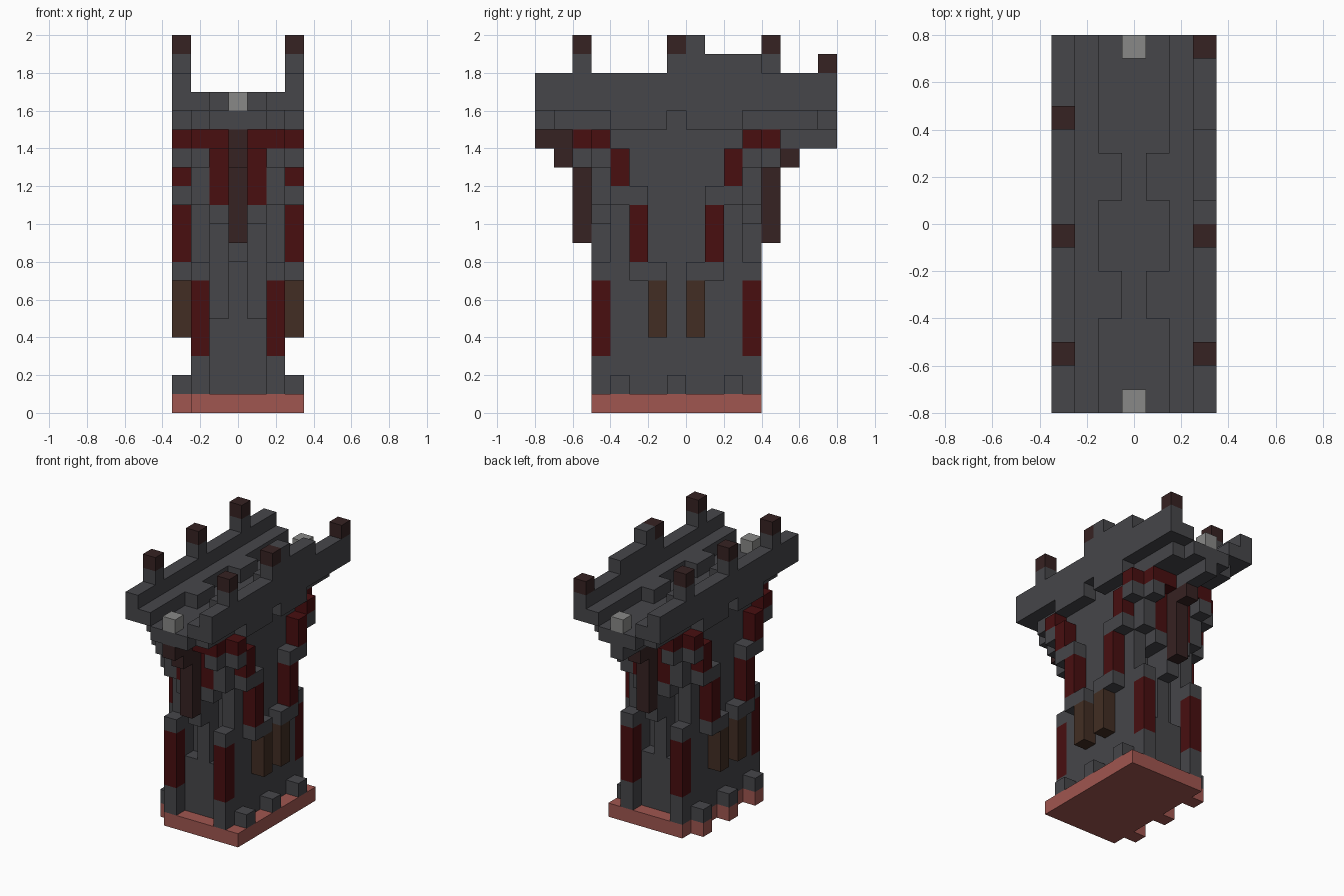
import bpy, bmesh
from mathutils import Vector

if "Cube" in bpy.data.objects:
    bpy.data.objects.remove(bpy.data.objects["Cube"])

UNIT = 0.1


def material(name, r, g, b):
    m = bpy.data.materials.new(name)
    m.use_nodes = True
    m.diffuse_color = (r, g, b, 1)
    m.node_tree.nodes["Principled BSDF"].inputs["Base Color"].default_value = (r, g, b, 1)
    return m


STONE = material("dark stone", 0.061, 0.061, 0.068)
RED = material("deep red", 0.065, 0.0045, 0.005)
DARK = material("dark brown", 0.037, 0.016, 0.016)
BROWN = material("bark brown", 0.054, 0.027, 0.017)
CLAY = material("pink clay", 0.35, 0.093, 0.08)
PALE = material("pale grey", 0.25, 0.25, 0.245)


def span(v):
    """A block number or an inclusive (first, last) pair as lower and upper edges."""
    a, b = v if isinstance(v, tuple) else (v, v)
    return a, b + 1


def flip_x(b):
    lo, hi = span(b[0])
    return ((1 - hi, -lo), b[1], b[2])


def flip_y(b):
    lo, hi = span(b[1])
    return (b[0], (-1 - hi, -2 - lo), b[2])


def part(name, mat, boxes, mirror=""):
    """Build one object from block boxes, optionally mirrored across x and y."""
    boxes = list(boxes)
    if "x" in mirror:
        boxes += [flip_x(b) for b in boxes]
    if "y" in mirror:
        boxes += [flip_y(b) for b in boxes]
    bm = bmesh.new()
    for b in boxes:
        lo, hi = (Vector(c) for c in zip(*(span(v) for v in b)))
        size, mid = hi - lo, (hi + lo) / 2 - Vector((0.5, 0, 0))
        made = bmesh.ops.create_cube(bm, size=1)
        for v in made["verts"]:
            v.co = Vector([v.co[i] * size[i] + mid[i] for i in range(3)]) * UNIT
    mesh = bpy.data.meshes.new(name)
    bm.to_mesh(mesh)
    bm.free()
    mesh.materials.append(mat)
    obj = bpy.data.objects.new(name, mesh)
    bpy.context.collection.objects.link(obj)
    return obj


# Base slab with three teeth on one side
part("base", CLAY, [((-2, 3), (-5, 3), 0)] + [(-3, y, 0) for y in (-4, -1, 2)])
part("base_nubs", STONE, [(3, y, 1) for y in (-4, -1, 2)], "x")

# Tower body, stepped inward above its foot
part("body_foot", STONE, [((-2, 2), (-4, 2), (1, 4))])
part("body_core", STONE, [((-2, 2), (-3, 1), (5, 14))])
part("body_edges", STONE, [(2, -4, (5, 14)), (1, -4, (10, 14))], "xy")
part("centre_ribs", STONE, [(0, -4, (5, 14)), (0, -5, (8, 14))], "y")

# Corner posts with red bands
part("corner_post_stone", STONE, [(2, -5, (1, 2)), (2, -5, 7)], "xy")
part("corner_post_red", RED, [(2, -5, (3, 6))], "xy")

# Climbing vines on the two long sides
part("vine_roots", BROWN, [(3, -2, (4, 6))], "xy")
part("vine_joints", STONE, [(3, (-3, -2), 7), (3, (-4, -3), 11), (3, -5, 13)], "xy")
part("vine_red", RED, [(3, -3, (8, 10)), (3, -4, (12, 13)), (3, -5, 14)], "xy")

# Collar under the deck at front and back
part("collar_stone", STONE, [(1, -5, 10), (2, -5, (11, 13)), (2, -6, 13)], "xy")
part("collar_red", RED, [(1, -5, (11, 13)), ((1, 2), (-6, -5), 14)], "xy")

# Hanging beaks
part("beak", DARK, [(0, -6, (9, 12)), (0, (-7, -6), 13)], "y")
part("front_beak_top", DARK, [(0, (-8, -6), 14)])
part("back_beam", STONE, [(0, (4, 7), 14)])

# Deck floor, rims and channel pinches
part("deck_floor", STONE, [((-1, 1), (-8, 7), 15), ((-2, 2), (-7, 6), 15)])
part("deck_brackets", STONE, [(3, (-4, -2), 15)], "xy")
part("deck_rims", STONE, [(2, (-8, 7), 16), (1, (-4, -3), 16), (1, (1, 2), 16)], "x")
part("end_blocks", PALE, [(0, y, 16) for y in (-8, 7)])

# Side walls with posts
part("side_walls", STONE, [(3, (-8, 7), (16, 17))], "x")
part("left_wall_step", STONE, [(3, (0, 3), 18), (3, 0, 19)])
posts = [(3, -6), (3, -1), (-3, -6), (-3, -1), (-3, 4)]
part("wall_posts", STONE, [(x, y, 18) for x, y in posts])
part("post_caps", DARK, [(x, y, 19) for x, y in posts] + [(3, 7, 18)])
